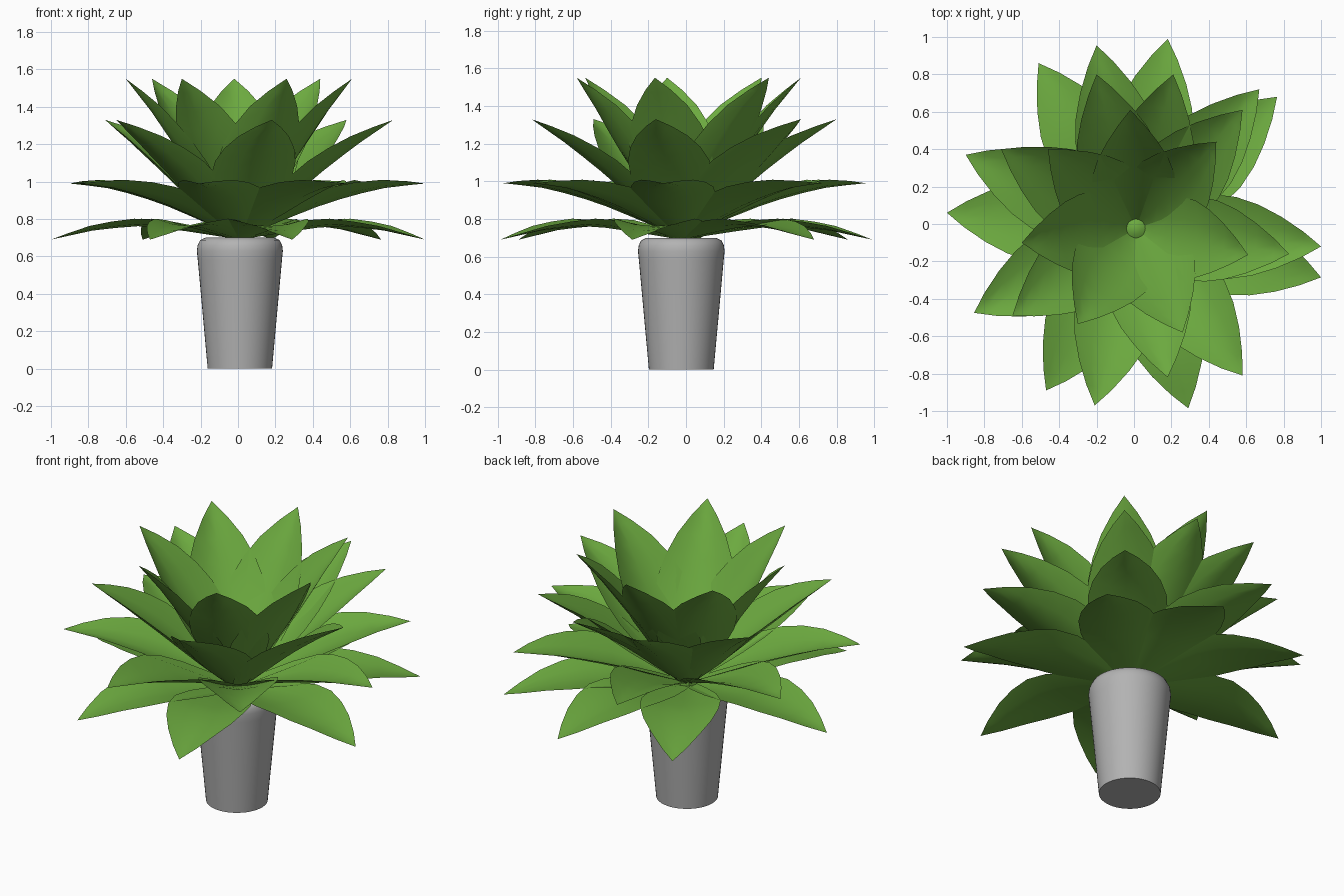
import bpy, bmesh, math
from mathutils import Vector

if "Cube" in bpy.data.objects:
    bpy.data.objects.remove(bpy.data.objects["Cube"])

CX, CY = 0.01, -0.025          # pot axis


def material(name, rgb):
    m = bpy.data.materials.new(name)
    m.diffuse_color = (*rgb, 1)
    m.use_nodes = True
    m.node_tree.nodes["Principled BSDF"].inputs["Base Color"].default_value = m.diffuse_color
    return m


GREY = material("pot grey", (0.45, 0.45, 0.45))
GREEN = material("leaf green", (0.15, 0.40, 0.05))


def finish(bm, name, mat, angle):
    mesh = bpy.data.meshes.new(name)
    bm.to_mesh(mesh)
    bm.free()
    mesh.materials.append(mat)
    ob = bpy.data.objects.new(name, mesh)
    bpy.context.collection.objects.link(ob)
    bpy.ops.object.select_all(action='DESELECT')
    bpy.context.view_layer.objects.active = ob
    ob.select_set(True)
    bpy.ops.object.shade_smooth_by_angle(angle=math.radians(angle))


def lathe(name, profile, mat, n):
    bm = bmesh.new()
    rings = [[bm.verts.new((CX + r * math.cos(2 * math.pi * i / n),
                            CY + r * math.sin(2 * math.pi * i / n), z))
              for i in range(n)] for r, z in profile]
    for a, b in zip(rings, rings[1:]):
        for i in range(n):
            j = (i + 1) % n
            bm.faces.new((a[i], a[j], b[j], b[i]))
    bm.faces.new(rings[0][::-1])
    bm.faces.new(rings[-1])
    finish(bm, name, mat, 40)


# Tapered pot with rounded shoulder, and the small stem above it
lathe("pot", [(0.172, 0), (0.225, 0.58), (0.23, 0.63), (0.226, 0.66),
              (0.213, 0.687), (0.185, 0.70)], GREY, 48)
lathe("stem", [(0.065, 0.69), (0.06, 0.75), (0.03, 0.77)], GREEN, 8)

# Leaf half width along its length: (fraction, half width)
WIDTH = [(0, .04), (.14, .12), (.28, .185), (.42, .222), (.54, .22),
         (.66, .19), (.78, .138), (.90, .07), (1, 0)]


def interp(table, t):
    for (a, va), (b, vb) in zip(table, table[1:]):
        if t <= b:
            return va + (vb - va) * (t - a) / (b - a)
    return table[-1][1]


def leaf(bm, tip, rib, cup):
    out = Vector((tip[0] - CX, tip[1] - CY, 0))
    side = Vector((-out.y, out.x, 0)).normalized()

    def point(t):
        return Vector((CX, CY, interp(rib, t))) + out * t

    rows = []
    for t, w in WIDTH[:-1]:
        tangent = point(min(t + .1, 1)) - point(max(t - .1, 0))
        up = tangent.cross(side).normalized()
        rows.append([bm.verts.new(point(t) + side * (-s * w)
                                  + up * (cup * s * s * w / .22))
                     for s in (-1, -.5, 0, .5, 1)])
    for a, b in zip(rows, rows[1:]):
        for i in range(4):
            bm.faces.new((a[i + 1], b[i + 1], b[i], a[i]))
    end = bm.verts.new(point(1))
    for i in range(4):
        bm.faces.new((rows[-1][i + 1], end, rows[-1][i]))


# Four rings of seven leaves: midrib heights, cupping, leaf tips seen from above
RINGS = {
    "top_leaves": ([(0, .68), (.13, .80), (.33, .98), (.56, 1.18),
                    (.77, 1.37), (1, 1.55)], .07,
                   [(-.02, .61), (.44, .44), (.61, -.165), (.26, -.58),
                    (-.30, -.535), (-.60, -.10), (-.46, .40)]),
    "upper_leaves": ([(0, .68), (.25, .85), (.5, 1.03), (.75, 1.19),
                      (1, 1.33)], .07,
                     [(-.20, .80), (.21, .80), (.58, .61), (.83, -.16),
                      (.18, -.82), (-.65, -.49), (-.71, .40)]),
    "lower_leaves": ([(0, .70), (.2, .78), (.4, .86), (.6, .925),
                      (.8, .97), (1, .99)], .07,
                     [(1, -.12), (.67, .72), (-.20, .955), (-.90, .37),
                      (-.855, -.475), (-.21, -.97), (.58, -.81)]),
    "bottom_leaves": ([(0, .69), (.25, .73), (.5, .765), (.75, .745),
                       (1, .69)], .04,
                      [(1, -.285), (.765, .68), (.18, .99), (-.51, .86),
                       (-1, .06), (-.47, -.89), (.29, -.985)]),
}
for name, (rib, cup, tips) in RINGS.items():
    bm = bmesh.new()
    for tip in tips:
        leaf(bm, tip, rib, cup)
    finish(bm, name, GREEN, 60)
